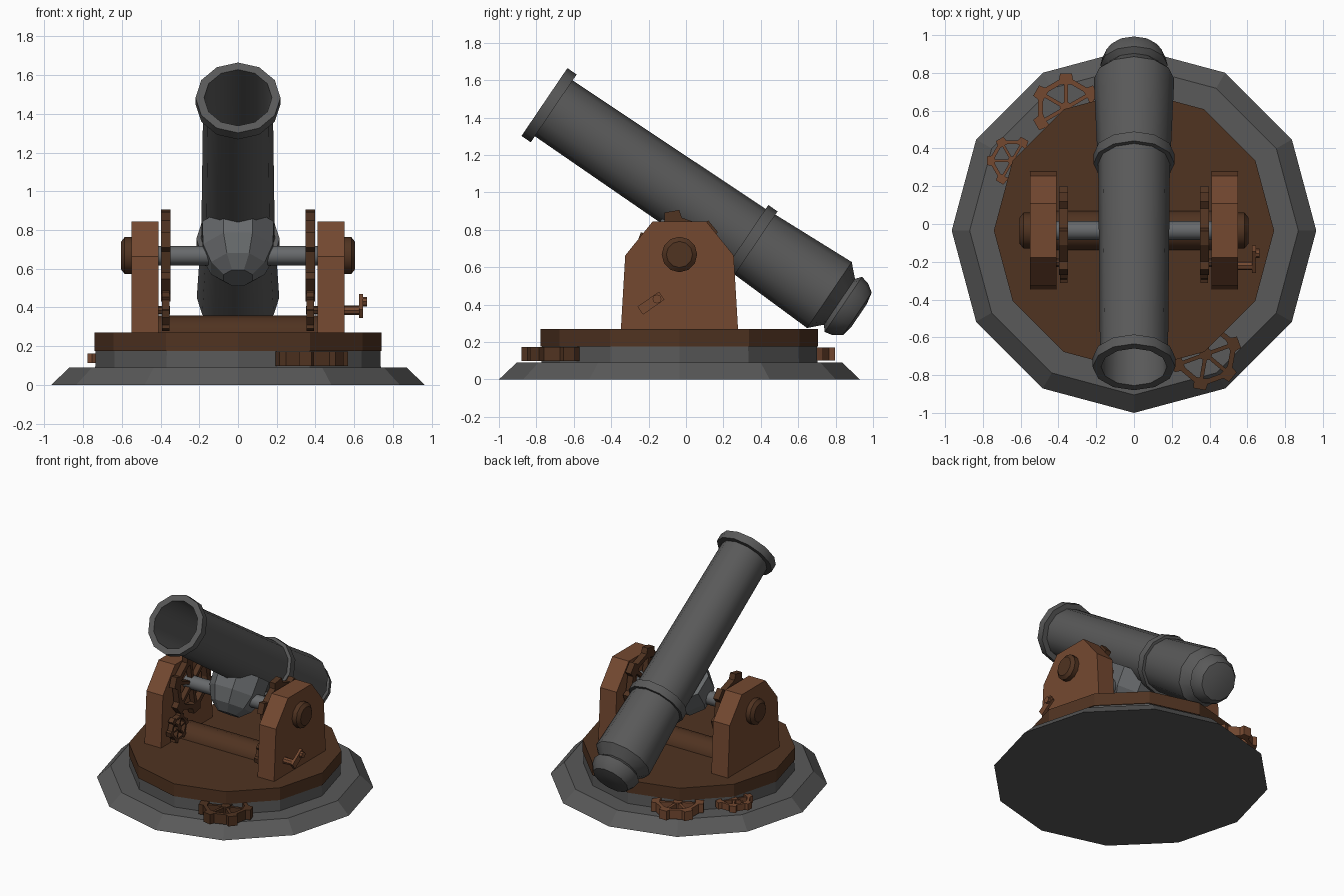
import bpy, bmesh, math
from mathutils import Matrix, Vector

if "Cube" in bpy.data.objects:
    bpy.data.objects.remove(bpy.data.objects["Cube"])

CY = -0.035                      # centre line of base and supports
AXLE_Z = 0.668


def material(name, rgb):
    m = bpy.data.materials.new(name)
    m.diffuse_color = (*rgb, 1)
    m.use_nodes = True
    m.node_tree.nodes["Principled BSDF"].inputs["Base Color"].default_value = m.diffuse_color
    return m


IRON = material("dark_iron", (0.100, 0.100, 0.100))
STEEL = material("steel", (0.135, 0.142, 0.148))
WOOD = material("light_wood", (0.175, 0.066, 0.030))
DARK = material("dark_wood", (0.080, 0.033, 0.015))


def finish(name, bm, mat, matrix=Matrix(), smooth=None):
    bmesh.ops.recalc_face_normals(bm, faces=bm.faces)
    me = bpy.data.meshes.new(name)
    bm.to_mesh(me)
    bm.free()
    me.transform(matrix)
    me.materials.append(mat)
    ob = bpy.data.objects.new(name, me)
    bpy.context.collection.objects.link(ob)
    if smooth:
        bpy.context.view_layer.objects.active = ob
        ob.select_set(True)
        bpy.ops.object.shade_smooth_by_angle(angle=math.radians(smooth))
        ob.select_set(False)
    return ob


def frame(origin, xaxis, zaxis):
    """Matrix whose local z runs along zaxis."""
    x, z = Vector(xaxis).normalized(), Vector(zaxis).normalized()
    y = z.cross(x)
    return Matrix.Translation(origin) @ Matrix((x, y, z)).transposed().to_4x4()


def lathe(name, profile, mat, matrix=Matrix(), sides=12, smooth=None, phase=0):
    """Revolve (height, radius) points around local z, closing both ends."""
    bm = bmesh.new()
    rings = []
    for h, r in profile:
        rings.append([bm.verts.new((r * math.cos(a), r * math.sin(a), h))
                      for a in (phase + math.tau * i / sides for i in range(sides))])
    for lo, hi in zip(rings, rings[1:]):
        for i in range(sides):
            j = (i + 1) % sides
            bm.faces.new((lo[i], lo[j], hi[j], hi[i]))
    bm.faces.new(rings[0])
    bm.faces.new(rings[-1])
    return finish(name, bm, mat, matrix, smooth)


def extrude(name, outline, depth, mat, matrix):
    bm = bmesh.new()
    f = bm.faces.new([bm.verts.new((u, v, 0)) for u, v in outline])
    g = bmesh.ops.extrude_face_region(bm, geom=[f])["geom"]
    bmesh.ops.translate(bm, vec=(0, 0, depth),
                        verts=[v for v in g if isinstance(v, bmesh.types.BMVert)])
    return finish(name, bm, mat, matrix)


def gear(name, r, depth, mat, matrix, phase=0):
    """Six-toothed spoked wheel centred on local origin, facing local z."""
    bm = bmesh.new()
    loops = []                                   # outer/inner at bottom/top
    for z in (-depth / 2, depth / 2):
        outer, inner = [], []
        for k in range(6):
            a = math.radians(phase + 60 * k)
            for da, s in ((-0.24, .83), (-0.17, 1), (0.17, 1), (0.24, .83)):
                c, w = math.cos(a + da), math.sin(a + da)
                outer.append(bm.verts.new((r * s * c, r * s * w, z)))
                inner.append(bm.verts.new((r * .68 * c, r * .68 * w, z)))
        loops += [outer, inner]
    ob, ib, ot, it = loops
    for i in range(24):
        j = (i + 1) % 24
        for p, q in ((ob, ib), (ib, it), (it, ot), (ot, ob)):
            bm.faces.new((p[i], p[j], q[j], q[i]))
    for k in range(6):                           # spokes
        m = (Matrix.Rotation(math.radians(phase + 60 * k), 4, 'Z')
             @ Matrix.Translation((r * .36, 0, 0))
             @ Matrix.Diagonal((r * .70, r * .11, depth * .85, 1)))
        bmesh.ops.create_cube(bm, size=1, matrix=m)
    bmesh.ops.create_cone(bm, cap_ends=True, segments=8, radius1=r * .18,
                          radius2=r * .18, depth=depth)
    return finish(name, bm, mat, matrix)


# Round base and turntable
on_base = Matrix.Translation((0, CY, 0))
lathe("base", [(0, .965), (.09, .87), (.09, .737), (.18, .735)], IRON, on_base)
lathe("turntable", [(.175, .742), (.27, .742)], DARK, on_base)

# Drive gears around the base
gear("front_base_gear", .19, .075, DARK, Matrix.Translation((.38, -.69, .136)), 20)
gear("back_base_gear", .185, .07, WOOD, Matrix.Translation((-.36, .615, .136)), 30)
gear("small_base_gear", .135, .05, WOOD, Matrix.Translation((-.645, .335, .138)), 0)

# Barrel: outer shell, breech knob and hollow bore in one profile
tilt = math.radians(34.1)
axis = Vector((0, math.cos(tilt), -math.sin(tilt)))
muzzle = Vector((0, -.757, 1.483))
barrel = frame(muzzle, (1, 0, 0), axis)
lathe("barrel", [(1.1, .165), (0, .175), (0, .219), (.06, .219), (.06, .180),
                 (1.30, .190), (1.30, .215), (1.36, .215), (1.36, .194),
                 (1.84, .213), (1.905, .148), (1.93, .178), (1.975, .168),
                 (2.02, .138), (2.033, .07)], IRON, barrel, smooth=32)

# Faceted cradle joining the barrel to the axle
up = Vector((0, math.sin(tilt), math.cos(tilt)))
lathe("cradle", [(-.41, .08), (-.35, .15), (-.25, .195), (-.11, .20)], STEEL,
      frame(muzzle + axis * 1.053, (1, 0, 0), up), sides=8, phase=math.pi / 8)

# Axle and lower roller run across the mount
across = (1, 0, 0)
lathe("axle", [(-.43, .05), (.43, .05)], STEEL,
      frame((0, CY, AXLE_Z), (0, 1, 0), across), smooth=32)
lathe("lower_roller", [(-.415, .108), (.415, .108)], DARK,
      frame((0, CY, .25), (0, 1, 0), across), smooth=32)

# Side supports, axle caps and elevation gears, mirrored left and right
half = [(.313, .27), (.29, .663), (.143, .845)]
outline = half + [(-y, z) for y, z in reversed(half)]
for side, s in (("left", -1), ("right", 1)):
    x0 = .41 if s > 0 else -.55
    extrude(side + "_support", outline, .14, WOOD, frame((x0, CY, 0), (0, 1, 0), across))
    out = (s, 0, 0)
    lathe(side + "_axle_cap", [(.54, .095), (.585, .095), (.605, .07)], DARK,
          frame((0, CY, AXLE_Z), (0, 1, 0), out), smooth=32)
    gear(side + "_elevation_gear", .238, .047, DARK,
         frame((s * .373, CY, AXLE_Z), (0, 1, 0), across), 40)
    gear(side + "_pinion", .108, .04, DARK,
         frame((s * .373, -.205, .385), (0, 1, 0), across), 10)
    lathe(side + "_pinion_shaft", [(.35, .022), (.43, .022)], DARK,
          frame((0, -.205, .385), (0, 1, 0), out), sides=8)

# Hand crank on the right support
lathe("crank_shaft", [(.54, .024), (.635, .024)], WOOD,
      frame((0, -.22, .385), (0, 1, 0), across), sides=8)
lathe("crank_grip", [(.625, .024), (.665, .024)], WOOD,
      frame((0, -.155, .43), (0, 1, 0), across), sides=8)
arm = [(-.03, -.026), (.11, -.026), (.11, .026), (-.03, .026)]
extrude("crank_arm", arm, .02, WOOD,
        frame((.625, -.22, .385), (0, .82, .57), across))
